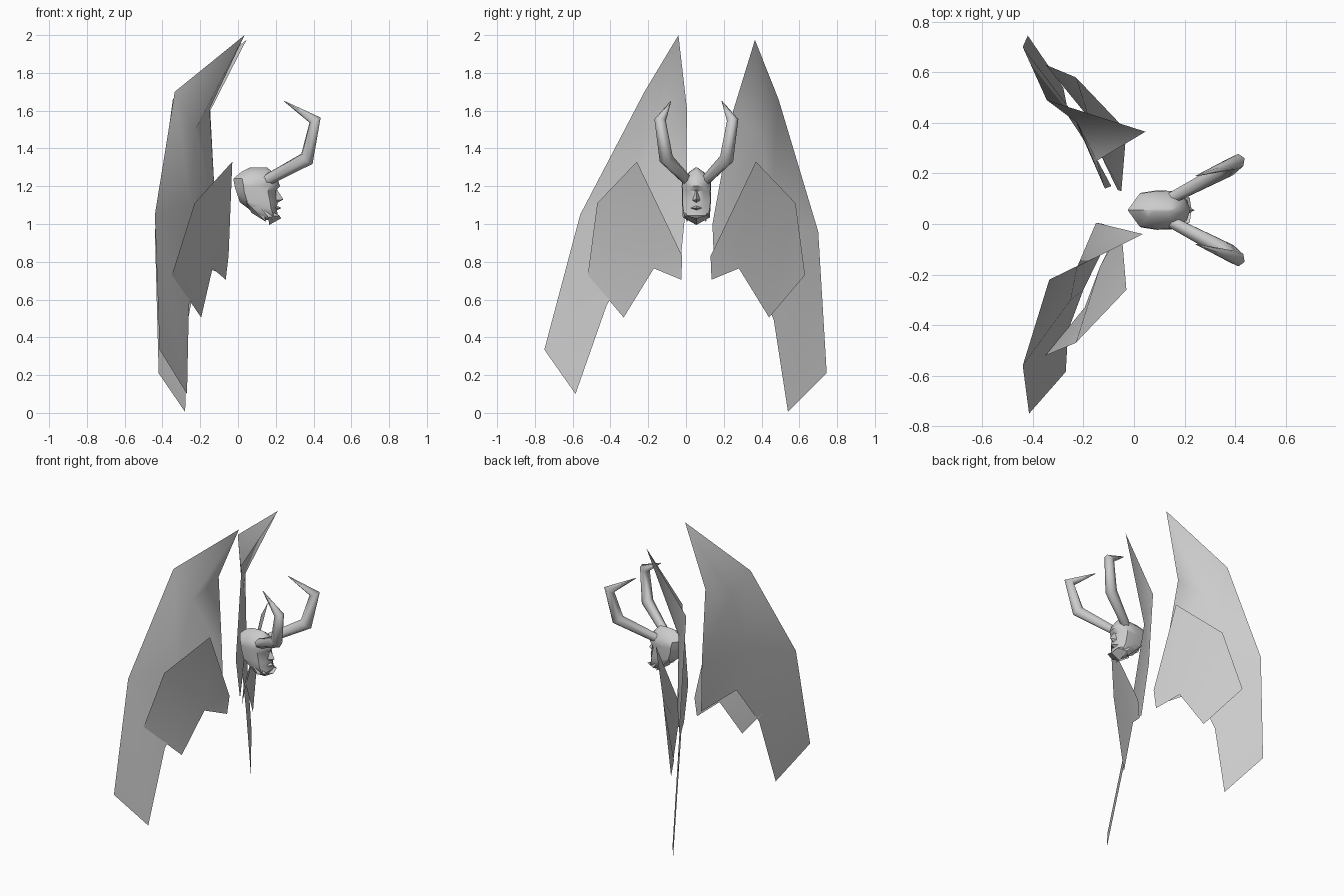
import bpy, math
from mathutils import Vector

if "Cube" in bpy.data.objects:
    bpy.data.objects.remove(bpy.data.objects["Cube"])

CY = 0.055  # mirror plane of head, horns and small wings

grey = bpy.data.materials.new("grey")
grey.diffuse_color = (0.6, 0.6, 0.6, 1)
grey.use_nodes = True
grey.node_tree.nodes["Principled BSDF"].inputs["Base Color"].default_value = grey.diffuse_color


def make(name, verts, faces, angle=40):
    me = bpy.data.meshes.new(name)
    me.from_pydata([tuple(v) for v in verts], [], faces)
    me.materials.append(grey)
    ob = bpy.data.objects.new(name, me)
    bpy.context.collection.objects.link(ob)
    bpy.ops.object.select_all(action='DESELECT')
    ob.select_set(True)
    bpy.context.view_layer.objects.active = ob
    bpy.ops.object.mode_set(mode='EDIT')
    bpy.ops.mesh.select_all(action='SELECT')
    bpy.ops.mesh.normals_make_consistent(inside=False)
    bpy.ops.object.mode_set(mode='OBJECT')
    bpy.ops.object.shade_smooth_by_angle(angle=math.radians(angle))
    return ob


def flip(pts):
    return [(x, 2 * CY - y, z) for x, y, z in pts]


def loft(name, rings, angle=40):
    n = len(rings[0])
    verts = [v for r in rings for v in r]
    faces = [(i * n + j, i * n + (j + 1) % n, (i + 1) * n + (j + 1) % n, (i + 1) * n + j)
             for i in range(len(rings) - 1) for j in range(n)]
    faces += [tuple(range(n)), tuple(range((len(rings) - 1) * n, len(rings) * n))]
    return make(name, verts, faces, angle)


# Large wings: 0 tip, 1-3 outer edge, 4 first notch, 5 second notch,
# 6 inner foot, 7-8 inner edge, 9 lower point, 10-11 raised middle rib
wing_faces = [(0, 1, 10), (0, 10, 8), (1, 2, 11, 10), (10, 11, 7, 8),
              (11, 5, 6, 7), (2, 4, 5, 11), (2, 3, 9, 4)]
near = [(.035, -.04, 2.0), (-.335, -.22, 1.70), (-.44, -.56, 1.05), (-.415, -.75, .335),
        (-.26, -.42, .57), (-.20, -.26, .83), (-.09, -.035, .74), (-.12, 0, 1.10),
        (-.15, .005, 1.61), (-.27, -.585, .10), (-.225, -.17, 1.5), (-.25, -.30, 1.1)]
far = [(.045, .365, 1.975), (-.345, .49, 1.66), (-.44, .70, .96), (-.42, .745, .21),
       (-.265, .465, .49), (-.21, .35, .78), (-.09, .15, .74), (-.115, .14, 1.00),
       (-.147, .25, 1.60), (-.28, .54, .005), (-.225, .40, 1.46), (-.25, .45, 1.0)]
make("large_wing_near", near, wing_faces, 80)
make("large_wing_far", far, wing_faces, 80)

# Small wings in front of the large ones
small = [(-.03, -.26, 1.33), (-.23, -.47, 1.11), (-.35, -.52, .73), (-.195, -.33, .505),
         (-.135, -.17, .765), (-.065, -.025, .705), (-.05, -.02, .83)]
small_faces = [(0, 1, 4), (1, 2, 3, 4), (0, 4, 6), (4, 5, 6)]
make("small_wing_near", small, small_faces)
make("small_wing_far", flip(small), small_faces)

# Horns: tapered six-sided tubes with two bends
path = [Vector(p) for p in ((.14, .012, 1.225), (.365, -.105, 1.345), (.408, -.137, 1.55), (.245, -.08, 1.65))]
radii = (.03, .042, .035, .002)
rings = []
for i, p in enumerate(path):
    a = (p - path[max(i - 1, 0)]).normalized()
    b = (path[min(i + 1, 3)] - p).normalized()
    t = (a + b).normalized()
    side = t.cross(Vector((.4, .92, 0))).normalized()
    up = side.cross(t)
    rings.append([tuple(p + radii[i] * (math.cos(k * math.pi / 3) * side + .85 * math.sin(k * math.pi / 3) * up))
                  for k in range(6)])
loft("horn_near", rings, 75)
loft("horn_far", [flip(r) for r in rings], 75)

# Head: stacked sections (height, back x, front x, half width)
levels = [(1.02, .14, .19, .04), (1.045, .10, .21, .066), (1.085, .05, .205, .074), (1.115, .01, .21, .077),
          (1.175, -.01, .20, .076), (1.20, -.018, .222, .078), (1.24, -.025, .21, .074),
          (1.278, .02, .18, .035), (1.298, .06, .155, .006)]
half = [(.2, .88), (.45, 1), (.8, .96), (.95, .5)]
outline = [(0, 0)] + half + [(1, 0)] + [(u, -w) for u, w in reversed(half)]
loft("head", [[(b + u * (f - b), CY + w * h, z) for u, w in outline] for z, b, f, h in levels], 45)

# Nose
make("nose", [(.205, CY, 1.185), (.20, CY - .022, 1.125), (.20, CY + .022, 1.125), (.24, CY, 1.13), (.205, CY, 1.11)],
     [(0, 1, 3), (0, 3, 2), (3, 1, 4), (3, 4, 2)])

# Lips, and the jaw guard rising to its sides
make("lips", [(.20, CY - .03, 1.085), (.23, CY, 1.085), (.20, CY + .03, 1.085), (.20, CY, 1.10), (.19, CY, 1.065)],
     [(0, 1, 3), (1, 2, 3), (0, 4, 1), (1, 4, 2)])
make("jaw_guard", [(.11, CY - .075, 1.10), (.16, CY - .072, 1.035), (.165, CY, .995), (.16, CY + .072, 1.035),
                   (.11, CY + .075, 1.10), (.22, CY + .05, 1.045), (.228, CY, 1.03), (.22, CY - .05, 1.045)],
     [(0, 1, 7), (1, 2, 6, 7), (2, 3, 5, 6), (3, 4, 5)])

# Hanging flaps at the back of the neck
for name, s in (("neck_flap_near", -1), ("neck_flap_far", 1)):
    make(name, [(.04, CY + s * .07, 1.12), (.12, CY + s * .075, 1.09), (.15, CY + s * .05, 1.01), (.07, CY + s * .02, 1.06)],
         [(0, 1, 2), (0, 2, 3)])
